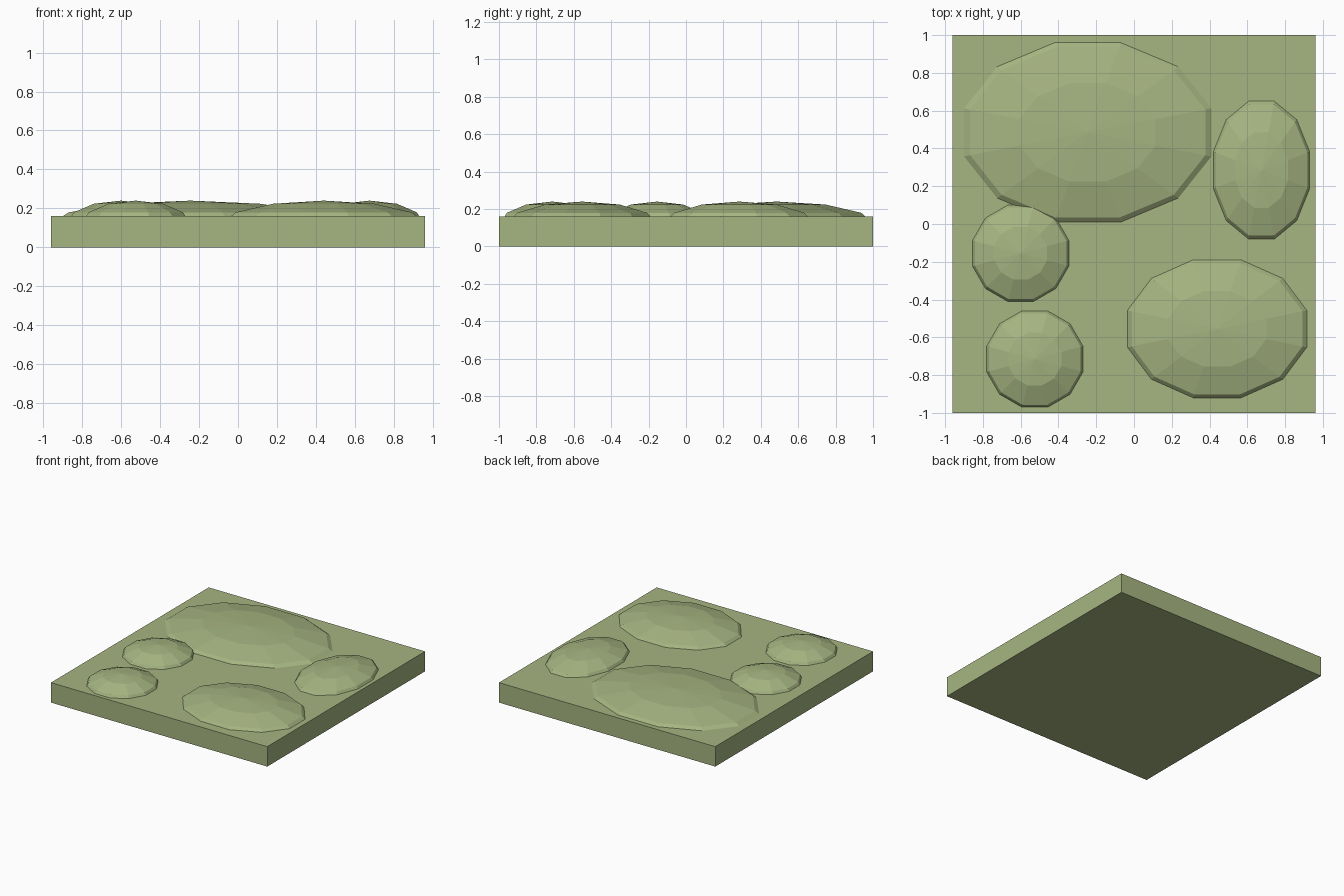
import bpy, bmesh, math
from mathutils import Matrix

if "Cube" in bpy.data.objects:
    bpy.data.objects.remove(bpy.data.objects["Cube"])

green = bpy.data.materials.new("moss green")
green.diffuse_color = (0.38, 0.46, 0.22, 1)
green.use_nodes = True
green.node_tree.nodes["Principled BSDF"].inputs["Base Color"].default_value = green.diffuse_color

TOP = 0.16      # upper face of the slab
RISE = 0.12     # vertical radius of each mound sphere, centred at z = RISE


def add_object(name, bm):
    mesh = bpy.data.meshes.new(name)
    bm.to_mesh(mesh)
    bm.free()
    mesh.materials.append(green)
    obj = bpy.data.objects.new(name, mesh)
    bpy.context.collection.objects.link(obj)
    return obj


# flat base slab
bm = bmesh.new()
bmesh.ops.create_cube(bm, size=1, matrix=Matrix.Translation((0, 0, TOP / 2))
                      @ Matrix.Diagonal((1.92, 2, TOP, 1)))
add_object("base_slab", bm)


def mound(name, x, y, half_x, half_y):
    """Squashed 12-sided sphere cut off just inside the slab."""
    k = 0.911 * math.cos(math.radians(15))   # visible outline / sphere radius
    bm = bmesh.new()
    bmesh.ops.create_uvsphere(bm, u_segments=12, v_segments=6, radius=1,
                              matrix=Matrix.Rotation(math.radians(15), 4, 'Z'))
    bmesh.ops.transform(bm, verts=bm.verts, matrix=Matrix.Translation((x, y, RISE))
                        @ Matrix.Diagonal((half_x / k, half_y / k, RISE, 1)))
    bmesh.ops.bisect_plane(bm, geom=bm.verts[:] + bm.edges[:] + bm.faces[:],
                           plane_co=(0, 0, TOP - 0.005), plane_no=(0, 0, 1),
                           clear_inner=True)
    add_object(name, bm)


# rounded mounds on top: centre and half-size at the slab surface
mound("large_mound", -0.245, 0.485, 0.655, 0.475)
mound("medium_mound", 0.44, -0.555, 0.475, 0.365)
mound("oval_mound", 0.675, 0.285, 0.255, 0.365)
mound("small_mound_back", -0.60, -0.155, 0.255, 0.255)
mound("small_mound_front", -0.525, -0.715, 0.255, 0.255)
